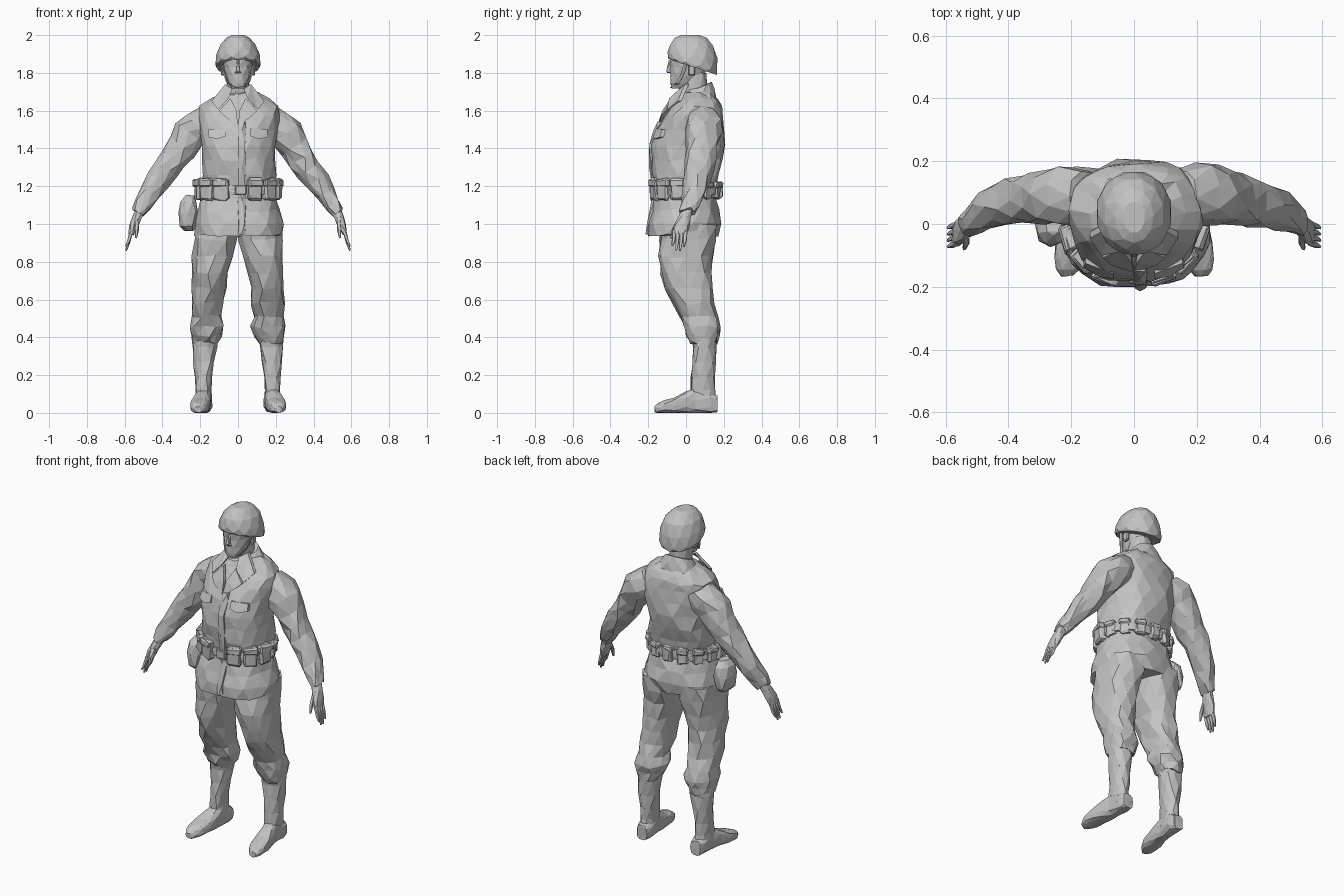
import bpy, bmesh, math, random
from mathutils import Vector, Matrix

random.seed(7)
cloth = bpy.data.materials.new("plain grey")
cloth.diffuse_color = (0.55, 0.55, 0.55, 1)


def finish(name, bm, jitter=0.0):
    """Crumple, triangulate and store a bmesh as a flat-shaded object."""
    for v in bm.verts:
        v.co += Vector([random.uniform(-jitter, jitter) for _ in range(3)])
        v.co.z = max(v.co.z, 0)
    bmesh.ops.triangulate(bm, faces=bm.faces[:])
    bmesh.ops.recalc_face_normals(bm, faces=bm.faces[:])
    me = bpy.data.meshes.new(name)
    bm.to_mesh(me)
    bm.free()
    me.materials.append(cloth)
    ob = bpy.data.objects.new(name, me)
    bpy.context.collection.objects.link(ob)
    return ob


def loft(name, rings, n=10, u=(1, 0, 0), v=(0, 1, 0), p=0.85, jitter=0.0, s=1):
    """Skin rings (x, y, z, half width, half depth[, slope]); s=-1 mirrors x."""
    bm = bmesh.new()
    loops = []
    for i, r in enumerate(rings):
        c, a, b = Vector(r[:3]), r[3], r[4]
        dv = Vector(v) + Vector((0, 0, r[5] if len(r) > 5 else 0))
        loop = []
        for k in range(n):
            t = 2 * math.pi * (k + 0.5 * (i % 2)) / n
            x, y = math.cos(t), math.sin(t)
            x, y = (math.copysign(abs(q) ** p, q) for q in (x, y))
            co = c + Vector(u) * a * x + dv * b * y
            co.x *= s
            loop.append(bm.verts.new(co))
        loops.append(loop)
    for i, (l0, l1) in enumerate(zip(loops, loops[1:])):
        for k in range(n):
            m = (k + 1) % n
            if i % 2 == 0:      # staggered rings give a triangle band
                bm.faces.new((l0[k], l0[m], l1[k]))
                bm.faces.new((l0[m], l1[m], l1[k]))
            else:
                bm.faces.new((l0[k], l1[m], l1[k]))
                bm.faces.new((l0[k], l0[m], l1[m]))
    bm.faces.new(loops[0])
    bm.faces.new(loops[-1])
    return finish(name, bm, jitter)


def plate(name, pts, depth=0.02, s=1):
    """Thin slab from an outline, thickened along y."""
    bm = bmesh.new()
    f = [bm.verts.new((x * s, y, z)) for x, y, z in pts]
    b = [bm.verts.new((x * s, y + depth, z)) for x, y, z in pts]
    bm.faces.new(f)
    bm.faces.new(b)
    for k in range(len(f)):
        m = (k + 1) % len(f)
        bm.faces.new((f[k], f[m], b[m], b[k]))
    return finish(name, bm)


def box(name, loc, size, turn=0.0, bevel=0.012, jitter=0.004):
    bm = bmesh.new()
    bmesh.ops.create_cube(bm, size=1, matrix=Matrix.Diagonal((*size, 1)))
    if bevel:
        bmesh.ops.bevel(bm, geom=bm.edges[:], offset=bevel, segments=1, affect='EDGES')
    bm.transform(Matrix.Translation(loc) @ Matrix.Rotation(turn, 4, 'Z'))
    return finish(name, bm, jitter)


def span(z, x, front, back):
    """Body ring from a half width and front/back depth."""
    return (0.005, (front + back) / 2, z, x, (back - front) / 2)


# Jacket: skirt, waist, chest, shoulders
torso = [span(*r) for r in (
    (0.94, .232, -.20, .165), (1.00, .235, -.195, .185), (1.07, .218, -.18, .175),
    (1.14, .20, -.165, .16), (1.20, .192, -.165, .16), (1.26, .195, -.18, .175),
    (1.34, .19, -.183, .19), (1.42, .195, -.18, .203), (1.50, .205, -.158, .205),
    (1.57, .215, -.12, .20), (1.62, .205, -.088, .188), (1.66, .155, -.055, .172),
    (1.69, .10, -.03, .15))]
loft("jacket", torso, n=16, p=0.82, jitter=0.009)
loft("jacket_placket", [(.02, y, z, .022, .014) for y, z in (
    (-.20, .945), (-.196, 1.0), (-.168, 1.13), (-.168, 1.2), (-.184, 1.3),
    (-.182, 1.42), (-.158, 1.50), (-.14, 1.54))], n=4, jitter=0.002)

# Neck, collar and lapels
loft("neck", [(0, .05, 1.62, .07, .07), (0, .05, 1.70, .06, .062), (0, .045, 1.80, .06, .065)], n=9)
loft("collar", [(0, .06, 1.65, .125, .105, .2), (0, .066, 1.69, .098, .083, .3),
                (0, .068, 1.725, .07, .068, .4)], n=11, jitter=0.004)
for s in (1, -1):
    plate("collar_wing", [(.03, -.035, 1.715), (.068, -.005, 1.74), (.14, -.045, 1.65),
                          (.105, -.10, 1.605), (.05, -.09, 1.665)], s=s)
    plate("lapel", [(.04, -.082, 1.665), (.10, -.108, 1.60), (.07, -.132, 1.57),
                    (.0, -.155, 1.515), (.008, -.125, 1.60)], s=s)
    plate("chest_pocket_flap", [(.065, -.158, 1.505), (.155, -.125, 1.50),
                                (.16, -.14, 1.46), (.11, -.168, 1.45), (.065, -.175, 1.465)], s=s)

# Head: jaw, cheeks, brow, nose, ears and chin strap
loft("head", [(0, -.045, 1.718, .032, .033), (0, -.02, 1.745, .052, .064),
              (0, .005, 1.785, .066, .09), (0, .015, 1.83, .075, .10),
              (0, .02, 1.88, .08, .105)], n=10, jitter=0.002)
loft("nose", [(0, -.088, 1.80, .017, .012), (0, -.094, 1.81, .014, .015),
              (0, -.082, 1.865, .009, .010)], n=4, p=1)
for s in (1, -1):
    box("ear", (s * .08, .03, 1.815), (.02, .035, .06), bevel=.006, jitter=0)
    loft("chin_strap", [(.095, .0, 1.85, .006, .012), (.072, -.02, 1.79, .006, .012),
                        (.054, -.045, 1.745, .006, .012), (.0, -.078, 1.72, .006, .010)],
         n=4, s=s)

# Helmet, with the rim dropping towards the back
loft("helmet", [(0, .035, 1.832, .116, .128, -.33), (0, .035, 1.848, .122, .134, -.28),
                (0, .034, 1.895, .116, .132, -.12), (0, .03, 1.95, .095, .115, -.03),
                (0, .025, 1.985, .062, .085), (0, .022, 2.0, .035, .05)], n=12, p=0.95)

# Sleeves and hands
ARM_U, HAND_U = (.8, 0, .6), (.95, 0, .3)
for s in (1, -1):
    loft("sleeve", [(.15, .09, 1.575, .07, .085), (.205, .092, 1.525, .098, .098),
                    (.25, .09, 1.475, .092, .092), (.295, .085, 1.41, .08, .082),
                    (.335, .078, 1.345, .073, .078), (.375, .07, 1.29, .068, .074),
                    (.42, .06, 1.23, .066, .07), (.465, .042, 1.165, .054, .06),
                    (.505, .02, 1.10, .043, .05), (.525, .008, 1.06, .036, .043)],
         n=9, u=ARM_U, jitter=0.009, s=s)
    loft("palm", [(.515, .01, 1.08, .024, .028), (.535, -.008, 1.035, .025, .036),
                  (.552, -.022, .99, .022, .043), (.566, -.033, .945, .014, .04)],
         n=8, u=HAND_U, jitter=0.003, s=s)
    for k in range(4):
        y, tip = -.062 + .02 * k, (.885, .86, .858, .88)[k]
        loft("finger", [(.563, y, .965, .011, .011), (.578, y - .004, .91, .010, .010),
                        (.592, y - .01, tip, .005, .005)], n=5, u=HAND_U, s=s)
    loft("thumb", [(.535, -.035, 1.02, .014, .016), (.535, -.062, .975, .012, .013),
                   (.54, -.078, .925, .006, .006)], n=5, u=HAND_U, s=s)

# Trousers, boot shafts and boots
for s in (1, -1):
    loft("trouser_leg", [(.115, .015, 1.0, .115, .15), (.122, .012, .92, .115, .15),
                         (.132, .0, .83, .107, .14), (.145, .002, .74, .095, .132),
                         (.153, .015, .66, .088, .122), (.158, .04, .58, .085, .108),
                         (.162, .068, .51, .081, .098), (.163, .085, .455, .092, .095),
                         (.17, .09, .41, .082, .082), (.175, .094, .37, .066, .068)],
         n=11, jitter=0.009, s=s)
    loft("boot_shaft", [(.172, .094, .42, .068, .07), (.176, .096, .35, .064, .064),
                        (.18, .094, .27, .055, .061), (.182, .09, .19, .046, .062),
                        (.182, .088, .12, .043, .064), (.18, .09, .05, .042, .066)],
         n=9, jitter=0.005, s=s)
    loft("boot_foot", [(.178, .165, .045, .034, .045), (.18, .13, .053, .044, .053),
                       (.183, .05, .064, .043, .064), (.19, .0, .056, .046, .056),
                       (.2, -.06, .041, .052, .041), (.206, -.11, .034, .05, .034),
                       (.212, -.145, .026, .038, .026), (.214, -.165, .018, .02, .016)],
         n=10, v=(0, 0, 1), p=0.7, jitter=0.003, s=s)

# Belt with pouches set around it
loft("belt", [(.005, 0, z, .207, .176) for z in (1.155, 1.18, 1.205)], n=16, p=0.82, jitter=0.002)
box("belt_buckle", (.015, -.18, 1.18), (.06, .02, .05), bevel=.004, jitter=0)


def pouch(name, deg, w, d, h, z):
    t = math.radians(deg)
    x, y = .205 * math.cos(t), .172 * math.sin(t)
    nx, ny = x / .205 ** 2, y / .172 ** 2
    box(name, (x, y, z), (w, d, h), math.atan2(ny, nx) + math.pi / 2, .01, .005)
    box(name + "_flap", (x * 1.03, y * 1.03, z + h * .3), (w * 1.06, d, h * .35),
        math.atan2(ny, nx) + math.pi / 2, .007, .002)


for deg in (-65, -40, -14, -115, -140, -166):
    pouch("ammunition_pouch", deg, .078, .055, .115, 1.183)
for deg in (14, 40, 65, 90, 115, 140, 166):
    pouch("rear_pouch", deg, .06, .04, .09, 1.18)

# Canteen hung at one hip
loft("canteen", [(-.26, .0, .965, .025, .04), (-.265, .0, .99, .047, .068),
                 (-.265, .0, 1.06, .053, .075), (-.262, .0, 1.115, .046, .066),
                 (-.255, .0, 1.15, .025, .035)], n=8, jitter=0.003)
